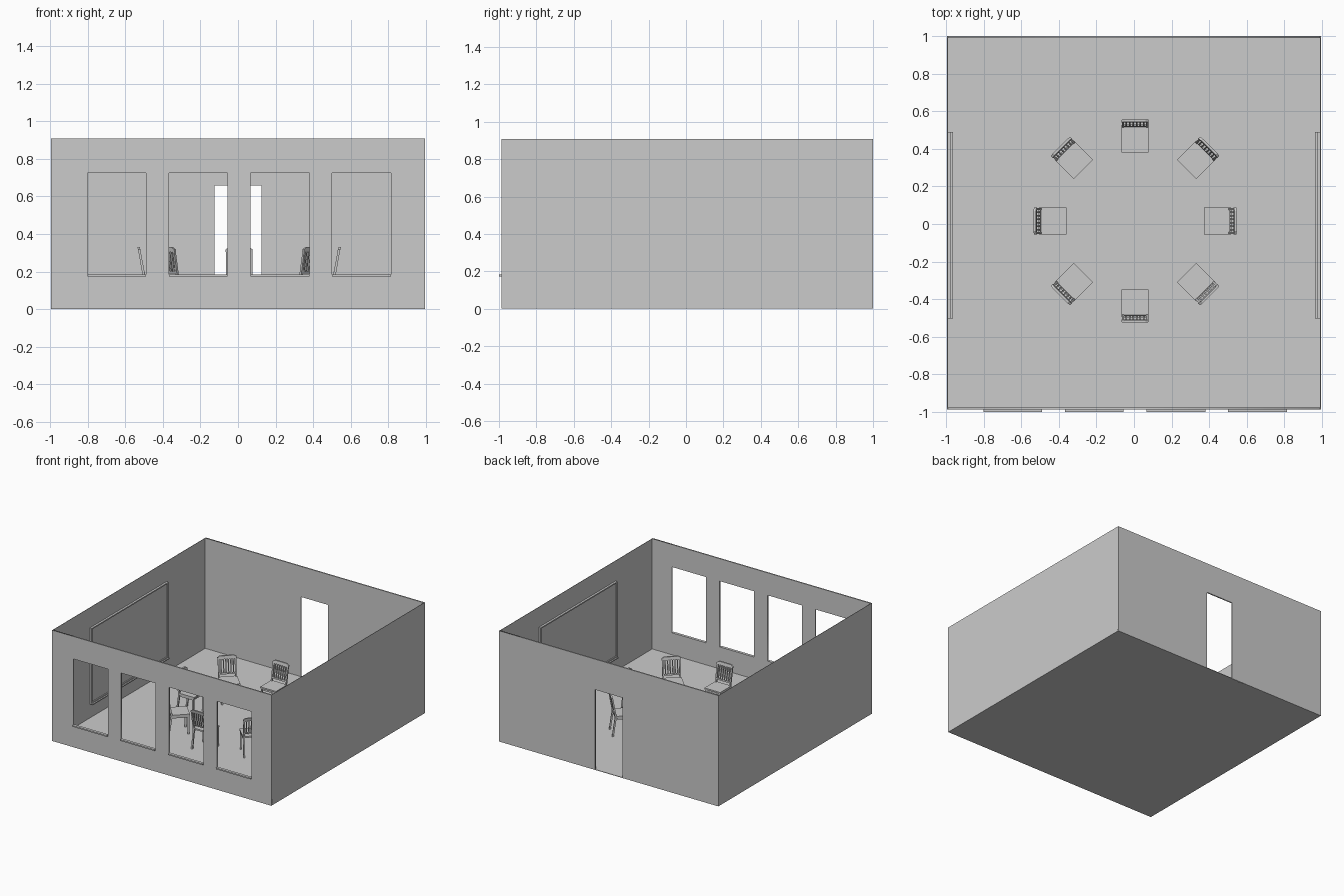
import bpy, bmesh, math
from mathutils import Matrix

if "Cube" in bpy.data.objects:
    bpy.data.objects.remove(bpy.data.objects["Cube"])

H = 0.907            # room height
XW = 0.993           # half room width
Y0, Y1 = -0.987, 1.0  # front and back outer faces
T = 0.01             # front/back wall thickness


def link(name, mesh):
    ob = bpy.data.objects.new(name, mesh)
    bpy.context.collection.objects.link(ob)
    return ob


def add_box(bm, x, y, z):
    m = Matrix.Translation([(a + b) / 2 for a, b in (x, y, z)])
    m = m @ Matrix.Diagonal((x[1] - x[0], y[1] - y[0], z[1] - z[0], 1))
    return bmesh.ops.create_cube(bm, size=1, matrix=m)["verts"]


def add_prism(bm, a, b):
    """Solid between two matching outlines."""
    va = [bm.verts.new(p) for p in a]
    vb = [bm.verts.new(p) for p in b]
    n = len(a)
    bm.faces.new(va)
    bm.faces.new(vb[::-1])
    for i in range(n):
        j = (i + 1) % n
        bm.faces.new((va[i], vb[i], vb[j], va[j]))


def finish(bm, name):
    bmesh.ops.recalc_face_normals(bm, faces=bm.faces)
    mesh = bpy.data.meshes.new(name)
    bm.to_mesh(mesh)
    bm.free()
    return mesh


def box(name, x, y, z):
    bm = bmesh.new()
    add_box(bm, x, y, z)
    return link(name, finish(bm, name))


def rect(x0, x1, z0, z1):
    return [(x0, z0), (x1, z0), (x1, z1), (x0, z1)]


def wall(name, y, outlines):
    """Upright wall from an outline and optional holes, centred on y."""
    cu = bpy.data.curves.new(name, "CURVE")
    cu.dimensions, cu.fill_mode, cu.extrude = "2D", "BOTH", T / 2
    for pts in outlines:
        s = cu.splines.new("POLY")
        s.points.add(len(pts) - 1)
        for p, (u, v) in zip(s.points, pts):
            p.co = (u, v, 0, 1)
        s.use_cyclic_u = True
    tmp = link(name + "_outline", cu)
    bpy.context.view_layer.update()
    dg = bpy.context.evaluated_depsgraph_get()
    mesh = bpy.data.meshes.new_from_object(tmp.evaluated_get(dg))
    bpy.data.objects.remove(tmp)
    mesh.transform(Matrix.Translation((0, y, 0)) @ Matrix.Rotation(math.pi / 2, 4, "X"))
    link(name, mesh)


# Room shell
box("floor", (-XW, XW), (Y0, Y1), (0, 0.004))
for s, side in ((-1, "left"), (1, "right")):
    box(side + "_wall", sorted((s * XW, s * (XW - 0.003))), (Y0, Y1), (0, H))

# Front wall with four windows and sills
windows = [(c - 0.156, c + 0.156) for c in (-0.645, -0.211, 0.223, 0.657)]
wall("front_wall", Y0 + T / 2,
     [rect(-XW, XW, 0, H)] + [rect(a, b, 0.182, 0.723) for a, b in windows])
for a, b in windows:
    box("window_sill", (a, b), (-1.0, Y0 + T), (0.173, 0.184))

# Back wall with a doorway notch
D = 0.124
wall("back_wall", Y1 - T / 2, [[(-XW, 0), (-D, 0), (-D, 0.657), (D, 0.657),
                                (D, 0), (XW, 0), (XW, H), (-XW, H)]])

# Wall boards with frame and tray
BY0, BY1, BZ0, BZ1, F = -0.503, 0.49, 0.125, 0.742, 0.01
for s in (-1, 1):
    def depth(d):
        return sorted((s * (XW - 0.002), s * (XW - d)))
    box("board_panel", depth(0.012), (BY0 + F, BY1 - F), (BZ0 + F, BZ1 - F))
    for z in (BZ0, BZ1 - F):
        box("board_rail", depth(0.02), (BY0, BY1), (z, z + F))
    for y in (BY0, BY1 - F):
        box("board_stile", depth(0.02), (y, y + F), (BZ0 + F, BZ1 - F))
    box("board_tray", depth(0.031), (BY0, BY1), (BZ0 - 0.008, BZ0))


# Chair: local +y is the back, seat front edge at y = 0
def lean(z):
    return 0.137 + (z - 0.17) * 0.2


def leaning_panel(bm, outline, t):
    a, b = ([(x, lean(z) + k * t / 2, z) for x, z in outline] for k in (-1, 1))
    add_prism(bm, a, b)


bm = bmesh.new()
W = 0.072
add_box(bm, (-W, W), (0, 0.145), (0.157, 0.169))          # seat
add_box(bm, (-W + .012, W - .012), (0.01, 0.016), (0.14, 0.157))   # front apron
for s in (-1, 1):
    x0, x1 = sorted((s * (W - 0.002), s * (W - 0.014)))
    # front leg, side apron and kinked rear leg with back post
    add_box(bm, (x0, x1), (0.006, 0.018), (0.004, 0.157))
    add_box(bm, (x0 + .003, x1 - .003), (0.018, 0.13), (0.14, 0.157))
    prof = [(0.155, 0.004), (0.167, 0.004), (0.145, 0.16),
            (lean(.315) + .006, .315), (lean(.315) - .006, .315), (0.131, 0.16)]
    add_prism(bm, [(x0, y, z) for y, z in prof], [(x1, y, z) for y, z in prof])
# top rail with cut corners, lower rail and slats
leaning_panel(bm, [(-W, .305), (W, .305), (W, .318), (W - .018, .33),
                   (-W + .018, .33), (-W, .318)], 0.013)
leaning_panel(bm, rect(-W + .014, W - .014, 0.19, 0.2), 0.01)
for i in range(6):
    c = (i - 2.5) * 0.0185
    leaning_panel(bm, rect(c - .004, c + .004, 0.2, 0.305), 0.007)
chair = finish(bm, "chair")

# Ring of eight chairs facing the centre
for i in range(8):
    r = 0.388 if i % 2 else 0.365
    a = i * math.pi / 4
    ob = link("chair", chair)
    ob.location = (0.006 + r * math.cos(a), 0.016 + r * math.sin(a), 0)
    ob.rotation_euler.z = a - math.pi / 2
